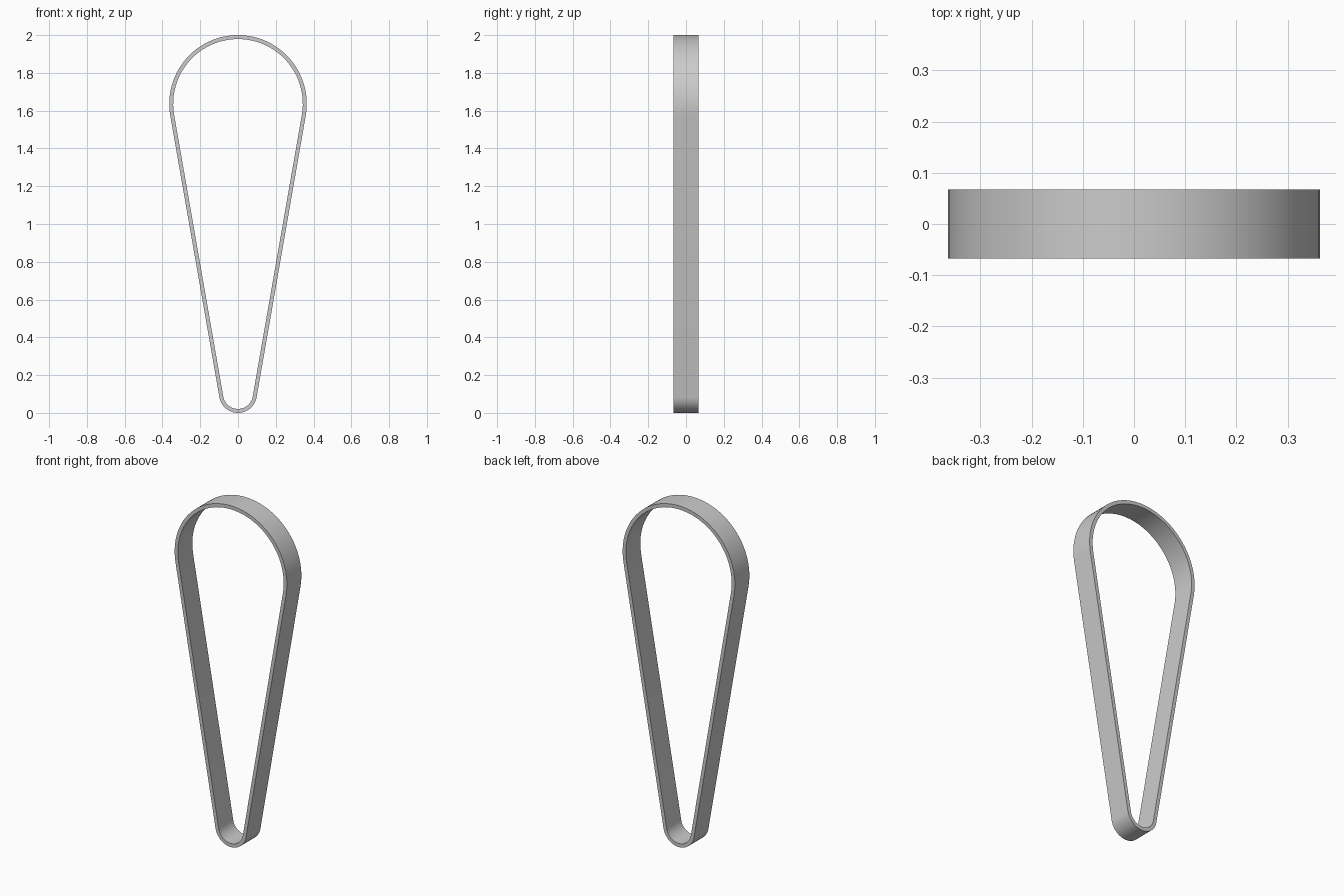
import bpy, bmesh, math

if "Cube" in bpy.data.objects:
    bpy.data.objects.remove(bpy.data.objects["Cube"])

TOP_R, BOT_R = 0.364, 0.10     # outer radii of the two wheel wraps
TOP_Z, BOT_Z = 2 - TOP_R, BOT_R
THICK, HALF_W = 0.021, 0.067
lean = math.asin((TOP_R - BOT_R) / (TOP_Z - BOT_Z))


def arc(r, z, start, end, n):
    return [(r * math.cos(start + (end - start) * i / n),
             z + r * math.sin(start + (end - start) * i / n)) for i in range(n + 1)]


def outline(inset):
    # Large arc over the top, small arc round the bottom, joined by tangents
    return (arc(TOP_R - inset, TOP_Z, -lean, math.pi + lean, 48) +
            arc(BOT_R - inset, BOT_Z, math.pi + lean, 2 * math.pi - lean, 32))


# Closed belt loop with a rectangular section
bm = bmesh.new()
rings = [[bm.verts.new((x, y, z)) for x, z in outline(inset)]
         for inset, y in ((0, -HALF_W), (0, HALF_W), (THICK, HALF_W), (THICK, -HALF_W))]
for k in range(4):
    a, b = rings[k], rings[(k + 1) % 4]
    for i in range(len(a)):
        j = (i + 1) % len(a)
        bm.faces.new((a[i], a[j], b[j], b[i]))
bmesh.ops.recalc_face_normals(bm, faces=bm.faces)
mesh = bpy.data.meshes.new("belt")
bm.to_mesh(mesh)
bm.free()
belt = bpy.data.objects.new("belt", mesh)
bpy.context.collection.objects.link(belt)
bpy.context.view_layer.objects.active = belt
belt.select_set(True)
bpy.ops.object.shade_smooth_by_angle(angle=math.radians(30))
